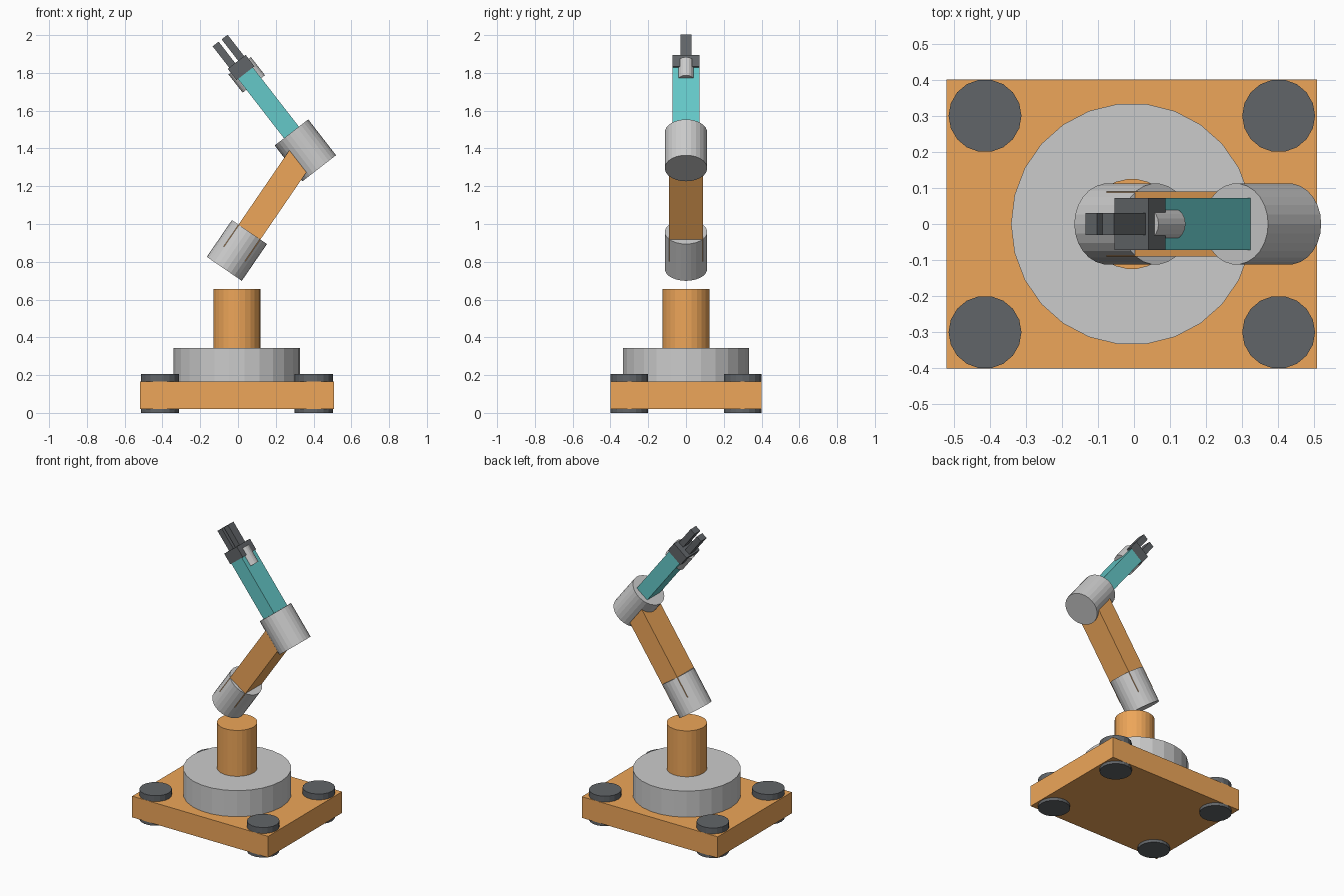
import bpy, bmesh
from math import pi
from mathutils import Matrix, Vector

if "Cube" in bpy.data.objects:
    bpy.data.objects.remove(bpy.data.objects["Cube"])


def material(name, rgb):
    m = bpy.data.materials.new(name)
    m.diffuse_color = (*rgb, 1)
    m.use_nodes = True
    m.node_tree.nodes["Principled BSDF"].inputs["Base Color"].default_value = m.diffuse_color
    return m


ORANGE = material("orange", (0.85, 0.38, 0.10))
TEAL = material("teal", (0.13, 0.58, 0.58))
BLACK = material("black", (0.12, 0.13, 0.14))


def finish(name, bm, frame, mat):
    me = bpy.data.meshes.new(name)
    bm.to_mesh(me)
    bm.free()
    ob = bpy.data.objects.new(name, me)
    ob.matrix_world = frame
    if mat:
        me.materials.append(mat)
    bpy.context.collection.objects.link(ob)
    return ob


def box(name, frame, lo, hi, mat=None):
    """Box between two opposite corners of a local frame."""
    lo, hi = Vector(lo), Vector(hi)
    bm = bmesh.new()
    bmesh.ops.create_cube(bm, size=1, matrix=Matrix.Translation((lo + hi) / 2)
                          @ Matrix.Diagonal((*(hi - lo), 1)))
    return finish(name, bm, frame, mat)


def cyl(name, frame, xy, z0, z1, r, n, mat=None):
    """Cylinder along the local z axis, with a corner on the x axis."""
    bm = bmesh.new()
    bmesh.ops.create_cone(bm, cap_ends=True, segments=n, radius1=r, radius2=r, depth=z1 - z0,
                          matrix=Matrix.Translation((*xy, (z0 + z1) / 2)) @ Matrix.Rotation(pi / 2, 4, 'Z'))
    return finish(name, bm, frame, mat)


# Frames: base, lower arm from the shoulder, forearm from the elbow
X0 = -0.006
LENGTH = 0.642
base = Matrix.Translation((X0, 0, 0))
shoulder = Matrix.Translation((X0, 0, 0.86)) @ Matrix.Rotation(0.6, 4, 'Y')
elbow = Matrix.Translation(shoulder @ Vector((0, 0, LENGTH))) @ Matrix.Rotation(-0.66, 4, 'Y')

# Base plate, feet, turntable and column
box("base_plate", base, (-0.514, -0.4, 0.02), (0.514, 0.4, 0.165), ORANGE)
for sx in (-1, 1):
    for sy in (-1, 1):
        cyl("foot", base, (sx * 0.407, sy * 0.3), 0, 0.205, 0.101, 18, BLACK)
cyl("turntable", base, (0, 0), 0.15, 0.343, 0.335, 26)
cyl("column", base, (0, 0), 0.33, 0.657, 0.125, 26, ORANGE)

# Lower arm between shoulder and elbow joints
cyl("shoulder_joint", shoulder, (0, 0), -0.118, 0.118, 0.1125, 26)
box("lower_arm", shoulder, (-0.07, -0.09, -0.022), (0.07, 0.09, LENGTH + 0.02), ORANGE)
cyl("elbow_joint", elbow, (0, 0), -0.12, 0.12, 0.1125, 26)

# Forearm and gripper
END = 0.517
box("forearm", elbow, (-0.05, -0.0715, 0.0), (0.05, 0.0715, END), TEAL)
box("gripper_palm", elbow, (-0.06, -0.0715, END), (0.06, 0.0715, END + 0.076), BLACK)
for s in (-1, 1):
    cyl("wrist_motor", elbow, (s * 0.032, 0), END - 0.072, END + 0.05, 0.043, 18)
    box("finger", elbow, (min(s * 0.01, s * 0.05), -0.03, END + 0.06),
        (max(s * 0.01, s * 0.05), 0.03, END + 0.219), BLACK)
